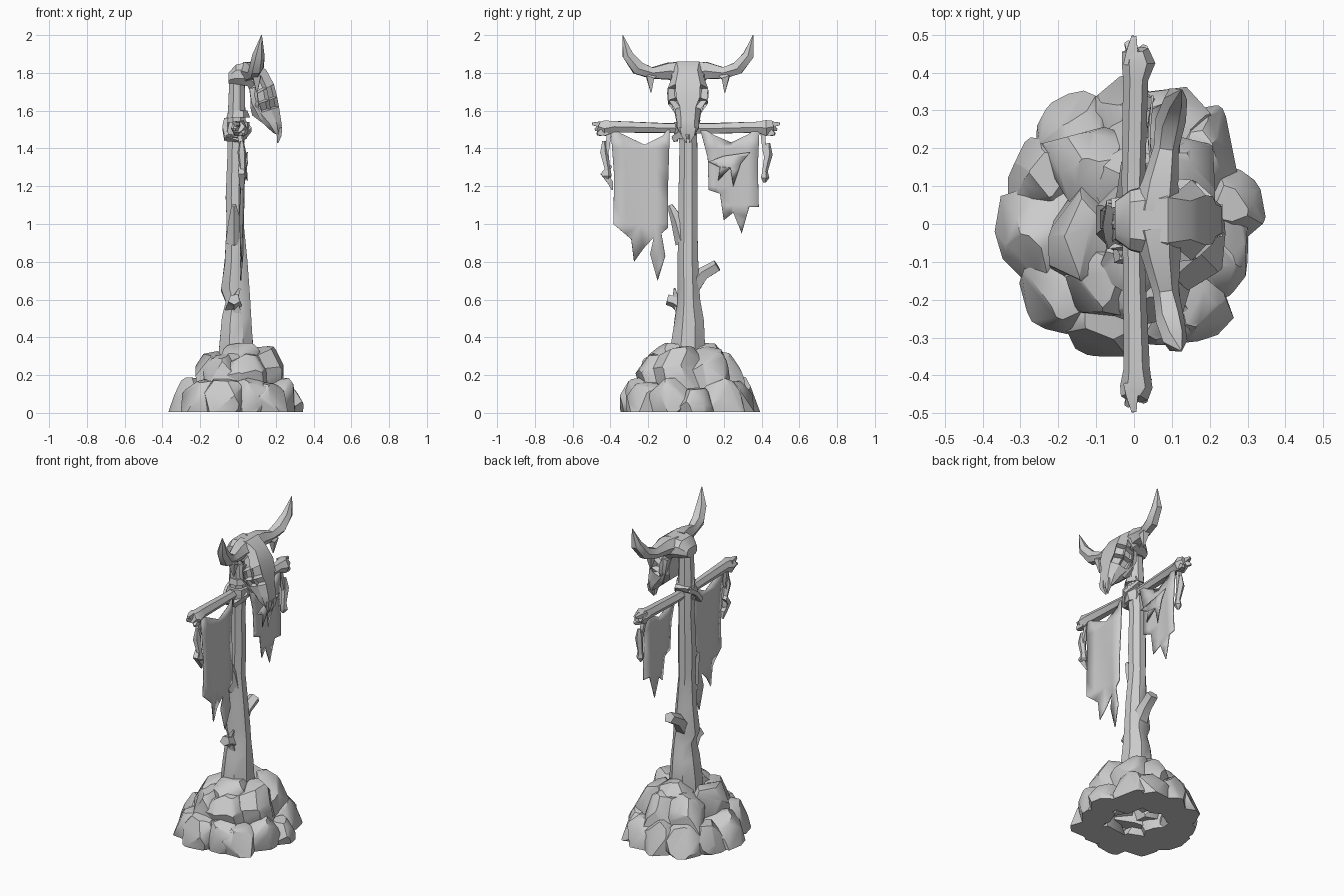
import bpy, bmesh, math, random
from mathutils import Vector, Matrix

random.seed(5)
stone = bpy.data.materials.new("plain grey")
stone.diffuse_color = (0.6, 0.6, 0.6, 1)


def finish(bm, name, angle=35):
    bmesh.ops.recalc_face_normals(bm, faces=bm.faces)
    me = bpy.data.meshes.new(name)
    bm.to_mesh(me)
    bm.free()
    ob = bpy.data.objects.new(name, me)
    bpy.context.collection.objects.link(ob)
    me.materials.append(stone)
    bpy.ops.object.select_all(action='DESELECT')
    ob.select_set(True)
    bpy.context.view_layer.objects.active = ob
    bpy.ops.object.shade_smooth_by_angle(angle=math.radians(angle))
    return ob


def loft(rings):
    """Skin a list of equal-length point rings and cap both ends."""
    bm = bmesh.new()
    vs = [[bm.verts.new(p) for p in r] for r in rings]
    n = len(vs[0])
    for a, b in zip(vs, vs[1:]):
        for i in range(n):
            bm.faces.new((a[i], a[(i + 1) % n], b[(i + 1) % n], b[i]))
    bm.faces.new(vs[0])
    bm.faces.new(vs[-1])
    return bm


def tube(name, pts, radii, n=5, jitter=0.0, angle=35):
    pts = [Vector(p) for p in pts]
    rings = []
    for i, p in enumerate(pts):
        t = (pts[min(i + 1, len(pts) - 1)] - pts[max(i - 1, 0)]).normalized()
        u = t.cross(Vector((1, 0, 0)))
        if u.length < 0.2:
            u = t.cross(Vector((0, 0, 1)))
        u.normalize()
        v = t.cross(u)
        ring = []
        for k in range(n):
            a = 2 * math.pi * (k + 0.5) / n
            r = radii[i] * random.uniform(1 - jitter, 1 + jitter)
            ring.append(p + r * (math.cos(a) * u + math.sin(a) * v))
        rings.append(ring)
    return finish(loft(rings), name, angle)


def boulder(name, c, r):
    """Box chipped by random planes, kept inside the mound and flat on the ground."""
    bm = bmesh.new()
    bmesh.ops.create_cube(bm, size=2)

    def cut(co, no):
        g = bm.verts[:] + bm.edges[:] + bm.faces[:]
        bmesh.ops.bisect_plane(bm, geom=g, plane_co=co, plane_no=no, clear_outer=True)
        edges = [e for e in bm.edges if e.is_boundary]
        if edges:
            bmesh.ops.holes_fill(bm, edges=edges)
    bm.transform(Matrix.Rotation(random.uniform(0, 3), 4, 'Z') @ Matrix.Rotation(random.uniform(-.4, .4), 4, 'X'))
    for k in range(12):
        d = Vector((random.gauss(0, 1), random.gauss(0, 1), random.gauss(0.3, 0.7))).normalized()
        cut(d * random.uniform(0.85, 1.03), d)
    for k in range(5):
        a = 1.256 * (k + random.uniform(-.3, .3))
        d = Vector((math.cos(a), math.sin(a), .75)).normalized()
        cut(d * random.uniform(.94, 1.04), d)
    cut(Vector((0, 0, .97)), Vector((random.uniform(-.3, .3), random.uniform(-.3, .3), 1)).normalized())
    bm.transform(Matrix.Translation(c) @ Matrix.Diagonal((*r, 1)))
    for k in range(10):
        a = math.pi * (k + random.uniform(-.3, .3)) / 5
        edge = Vector((.335 * math.cos(a), .01 + .36 * math.sin(a), 0.06))
        cut(edge, Vector((math.cos(a), math.sin(a), .4)).normalized())
    cut(Vector((0, 0, 0.005)), Vector((0, 0, -1)))
    finish(bm, name, 40)


# rock mound: outer ring, middle ring, crown
rocks = [
    (-.22, -.02, .07, .125, .13, .11), (-.18, -.17, .07, .12, .13, .11),
    (-.07, -.25, .07, .11, .11, .11), (.06, -.22, .07, .11, .11, .12),
    (.16, -.21, .06, .09, .11, .10), (.21, -.08, .07, .10, .12, .11),
    (.26, .05, .04, .08, .09, .09), (.17, .18, .07, .09, .13, .11),
    (.09, .26, .06, .10, .11, .11), (-.03, .27, .07, .10, .11, .12),
    (-.15, .24, .07, .11, .11, .11), (-.22, .13, .06, .10, .10, .11),
    (-.12, -.03, .20, .095, .13, .13), (-.09, .14, .20, .11, .11, .12),
    (.04, -.15, .20, .11, .11, .12), (-.08, -.14, .18, .10, .11, .13),
    (.13, -.03, .21, .11, .13, .14), (.11, .12, .21, .11, .11, .13),
    (.02, .18, .19, .10, .11, .13), (.02, -.09, .28, .10, .10, .09),
    (0, .10, .28, .10, .10, .09)]
for x, y, z, a, b, c in rocks:
    boulder("boulder", (x, y, z), (a, b, c))

# weathered post: z, x range, y range
rows = [(.15, -.10, .09, -.08, .10), (.36, -.10, .08, -.08, .10), (.50, -.085, .07, -.06, .095),
        (.58, -.065, .065, -.045, .075), (.66, -.09, .06, -.045, .07), (.80, -.07, .05, -.045, .065),
        (1.0, -.06, .03, -.04, .06), (1.15, -.065, .035, -.04, .06), (1.4, -.055, .03, -.035, .06),
        (1.55, -.055, .04, -.04, .055), (1.78, -.045, .035, -.035, .045)]
rings = []
for z, x0, x1, y0, y1 in rows:
    ring = []
    for k in range(8):
        a = 2 * math.pi * k / 8 + 0.39
        ring.append(((x0 + x1) / 2 + (x1 - x0) / 2 * 1.08 * math.cos(a),
                     (y0 + y1) / 2 + (y1 - y0) / 2 * 1.08 * math.sin(a),
                     z + random.uniform(-.025, .025)))
    rings.append(ring)
finish(loft(rings), "post", 40)

# broken branches
tube("branch_stub", [(-.01, .03, .66), (-.01, .09, .735), (0, .165, .78)], [.05, .036, .034], 5, .15)
tube("branch_stub", [(-.02, 0, .55), (-.02, -.06, .59), (-.02, -.10, .60)], [.05, .034, .03], 5, .15)
tube("branch_stub", [(-.02, -.01, .90), (-.02, -.045, 1.02), (-.02, -.085, 1.10)], [.045, .036, .014], 5, .15)
tube("branch_stub", [(.0, -.03, .52), (-.02, -.055, .60), (.01, -.06, .66)], [.03, .025, .006], 4)

# crossbar with flared, splintered ends
tube("crossbar", [(0, -.46, 1.515), (.005, -.43, 1.505), (.005, -.38, 1.515), (.0, -.1, 1.508), (0, .12, 1.505),
                  (.005, .38, 1.512), (.01, .425, 1.508), (.005, .46, 1.515)],
     [.034, .046, .034, .031, .031, .034, .046, .034], 6, .1)
for s in (-1, 1):
    for x, z, x2, z2, e in ((.015, 1.49, .03, 1.475, .47), (-.01, 1.525, 0, 1.53, .497), (.01, 1.52, -.02, 1.50, .48)):
        tube("bar_splinter", [(x, s * .42, z), ((x + x2) / 2, s * .455, (z + z2) / 2), (x2, s * e, z2)],
             [.026, .022, .009], 4)

# rope lashing crossed around the joint
for s in (-1, 1):
    tube("lashing", [(-.06, s * .055, 1.50 + s * .05), (.02, s * .06, 1.50 + s * .05), (.06, 0, 1.5),
                     (.02, -s * .06, 1.5 - s * .04), (-.06, -s * .05, 1.5 - s * .04), (-.07, 0, 1.51),
                     (-.06, s * .055, 1.50 + s * .05)], [.018] * 7, 4)
tube("lashing", [(0, 0, 1.565), (0, 0, 1.60)], [.062, .05], 6, .1)
tube("lashing", [(0, 0, 1.45), (0, 0, 1.49), (0, 0, 1.54)], [.05, .07, .06], 7, .12)


def cloth(name, outline, x, wave):
    """Tattered hanging sheet with soft folds."""
    bm = bmesh.new()
    bm.faces.new([bm.verts.new((x, y, z)) for y, z in outline])
    cuts = [((0, 0, 1.0 + .1 * k), (0, 0, 1)) for k in range(5)]
    cuts += [((0, .08 * k, 0), (0, 1, 0)) for k in range(-4, 5)]
    for co, no in cuts:
        bmesh.ops.bisect_plane(bm, geom=bm.verts[:] + bm.edges[:] + bm.faces[:], plane_co=co, plane_no=no)
    bmesh.ops.triangulate(bm, faces=[f for f in bm.faces if len(f.verts) > 4])
    for v in bm.verts:
        v.co.x += wave * math.sin(v.co.y * 24 + v.co.z * 4) * min(1, (1.5 - v.co.z) * 3)
    ob = finish(bm, name, 60)
    m = ob.modifiers.new("thickness", 'SOLIDIFY')
    m.thickness = 0.006
    m.offset = 0


cloth("long_banner", [(-.40, 1.52), (-.345, 1.48), (-.22, 1.42), (-.12, 1.47), (-.085, 1.52), (-.095, 1.2),
                      (-.095, .98), (-.13, .95), (-.11, .83), (-.15, .70), (-.19, .84), (-.17, .93), (-.225, .87),
                      (-.275, .80), (-.29, .92), (-.385, 1.0), (-.38, 1.25)], .02, .008)
cloth("short_banner", [(.07, 1.52), (.14, 1.475), (.24, 1.43), (.33, 1.475), (.39, 1.52), (.38, 1.3), (.385, 1.09),
                       (.335, 1.09), (.295, .95), (.25, 1.06), (.20, 1.02), (.18, 1.16), (.12, 1.18),
                       (.115, 1.35)], .02, .008)
# torn strips over the short banner
cloth("torn_strip", [(.12, 1.33), (.20, 1.36), (.34, 1.38), (.29, 1.32), (.25, 1.20), (.235, 1.30), (.17, 1.23),
                     (.18, 1.30)], .045, .012)

# hanging cords with bone charms
for s, top in ((-1, 1.48), (1, 1.47)):
    y = s * .405
    tube("cord", [(0, y, top + .03), (.02, y + s * .01, top - .08), (.02, y + s * .025, top - .14)],
         [.018, .014, .014], 4)
    tube("bone_charm", [(.02, y + s * .03, top - .04), (.02, y + s * .03, top - .10), (.025, y + s * .012, top - .19),
                        (.025, y + s * .012, top - .225), (.02, y + s * .01, top - .25)],
         [.01, .024, .016, .024, .008], 5)
tube("bone_charm", [(.01, -.40, 1.31), (.02, -.435, 1.265), (.02, -.40, 1.22), (.02, -.39, 1.18)],
     [.016, .024, .02, .006], 4)

# horned skull facing +x: upper point, lower point, half width
prof = [(-.05, 1.80, -.05, 1.745, .05), (-.01, 1.845, -.01, 1.74, .08), (.09, 1.86, .05, 1.73, .10),
        (.15, 1.815, .06, 1.71, .085), (.19, 1.74, .065, 1.67, .11), (.208, 1.67, .065, 1.62, .105),
        (.217, 1.62, .075, 1.575, .07), (.228, 1.55, .135, 1.53, .06), (.232, 1.52, .155, 1.51, .06),
        (.222, 1.47, .19, 1.48, .04)]
rings = []
for x0, z0, x1, z1, w in prof:
    top, low = Vector((x0, .01, z0)), Vector((x1, .01, z1))
    rings.append([top.lerp(low, t) + Vector((0, q * w, 0)) for t, q in
                  ((0, -.6), (0, .6), (.3, .97), (.7, 1), (1, .6), (1, -.6), (.7, -1), (.3, -.97))])
bm = loft(rings)
# sunken eye sockets
for f in list(bm.faces):
    c = f.calc_center_median()
    if abs(c.y - .01) > .065 and 1.62 < c.z < 1.76 and c.x > .11 and len(f.verts) == 4:
        bmesh.ops.inset_individual(bm, faces=[f], thickness=.008)
        for v in f.verts:
            v.co += Vector((-.015, -math.copysign(.03, v.co.y - .01), 0))
finish(bm, "skull", 30)

for s in (-1, 1):
    y = lambda d: .01 + s * d
    # horn sweeping out then up, with the ear below
    tube("horn", [(.06, y(.03), 1.80), (.07, y(.10), 1.81), (.085, y(.19), 1.80), (.095, y(.265), 1.825),
                  (.11, y(.32), 1.895), (.125, y(.345), 2.0)], [.064, .05, .034, .04, .032, .002], 6, .08)
    tube("ear", [(.08, y(.16), 1.80), (.10, y(.20), 1.775), (.10, y(.195), 1.695)], [.02, .03, .003], 4)
    # cheek bone and pronged snout tip
    tube("cheek_bone", [(.08, y(.07), 1.72), (.09, y(.075), 1.65), (.13, y(.045), 1.55)], [.028, .028, .012], 4)
    tube("snout_prong", [(.215, y(.025), 1.51), (.218, y(.022), 1.47), (.21, y(.008), 1.43)], [.026, .018, .004], 4)
